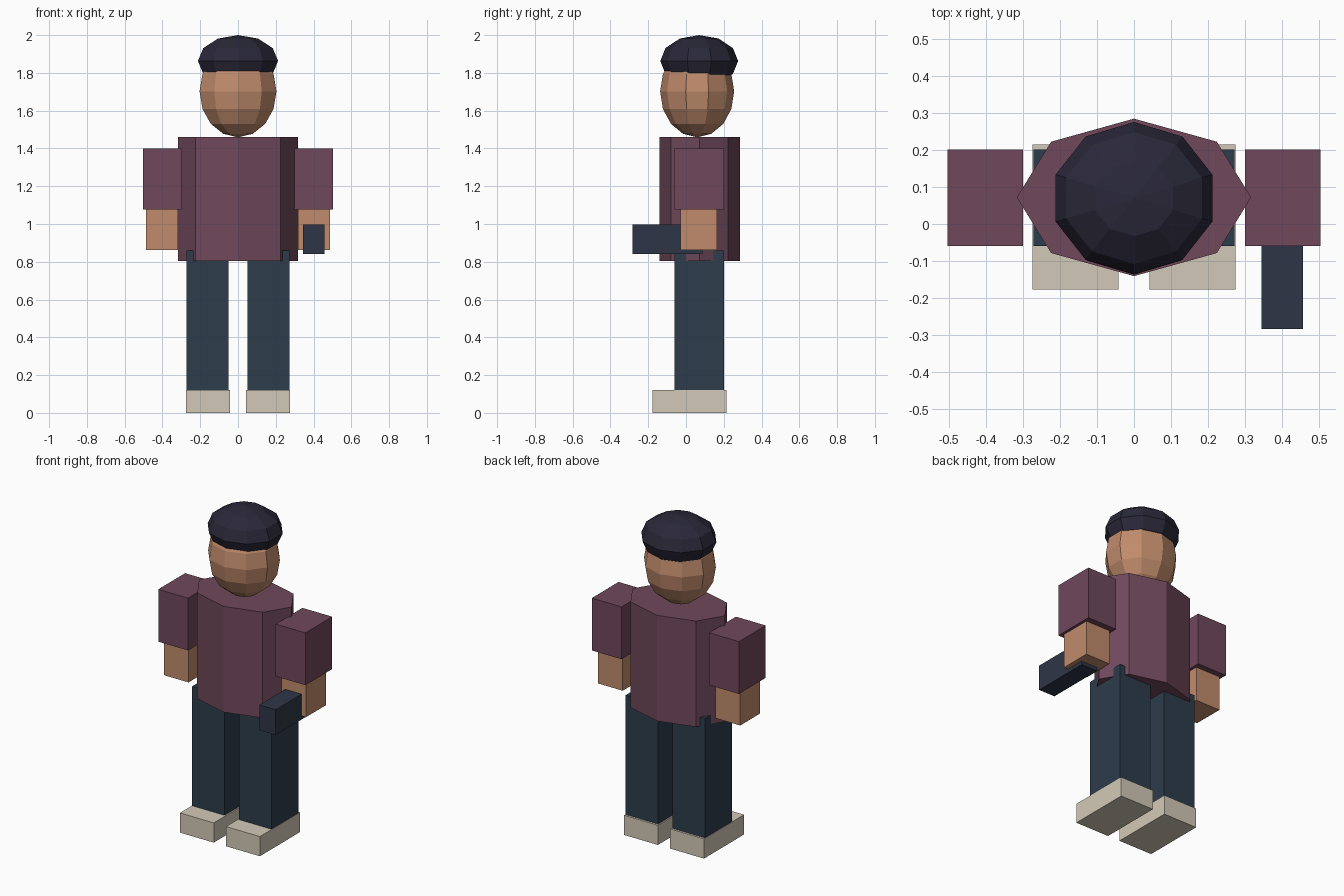
import bpy
import math

if "Cube" in bpy.data.objects:
    bpy.data.objects.remove(bpy.data.objects["Cube"])


def material(name, r, g, b):
    m = bpy.data.materials.new(name)
    m.diffuse_color = (r, g, b, 1)
    m.use_nodes = True
    m.node_tree.nodes["Principled BSDF"].inputs["Base Color"].default_value = m.diffuse_color
    return m


SHIRT = material("shirt", 0.16, 0.065, 0.105)
TROUSERS = material("trousers", 0.026, 0.046, 0.07)
SKIN = material("skin", 0.53, 0.26, 0.15)
HAIR = material("hair", 0.023, 0.021, 0.04)
SHOE = material("shoe", 0.65, 0.59, 0.48)
TOOL = material("tool", 0.027, 0.036, 0.061)


def finish(name, scale, mat):
    o = bpy.context.object
    o.name = name
    o.scale = scale
    o.data.materials.append(mat)
    bpy.ops.object.transform_apply(location=False, rotation=True, scale=True)
    return o


def box(name, x, y, z, mat):
    """Box from (min, max) ranges on each axis."""
    ranges = (x, y, z)
    bpy.ops.mesh.primitive_cube_add(size=1, location=[(a + b) / 2 for a, b in ranges])
    return finish(name, [abs(b - a) for a, b in ranges], mat)


def ball(name, rings, loc, scale, mat):
    bpy.ops.mesh.primitive_uv_sphere_add(segments=10, ring_count=rings, radius=1, location=loc)
    return finish(name, scale, mat)


# Torso: flattened octagonal prism with corners on the axes
bpy.ops.mesh.primitive_cylinder_add(vertices=8, radius=1, depth=1, location=(0, 0.072, 1.1325))
finish("torso", (0.317, 0.213, 0.655), SHIRT)

# Head and cap of hair
ball("head", 8, (0, 0.059, 1.702), (0.214, 0.196, 0.243), SKIN)
ball("hair_cap", 6, (0, 0.07, 1.863), (0.223, 0.206, 0.137), HAIR)

# Limbs, mirrored left and right
for side, s in (("left", -1), ("right", 1)):
    def limb(name, x0, x1, y, z, mat):
        box(f"{side}_{name}", (s * x0, s * x1), y, z, mat)

    limb("leg", 0.05, 0.272, (-0.06, 0.202), (0.12, 0.861), TROUSERS)
    limb("shoe", 0.042, 0.274, (-0.177, 0.215), (0, 0.122), SHOE)
    limb("sleeve", 0.3, 0.504, (-0.06, 0.202), (1.076, 1.4), SHIRT)
    limb("forearm", 0.318, 0.487, (-0.03, 0.165), (0.862, 1.1), SKIN)

# Block held in the right hand
box("held_block", (0.345, 0.457), (-0.284, 0.088), (0.84, 0.997), TOOL)
